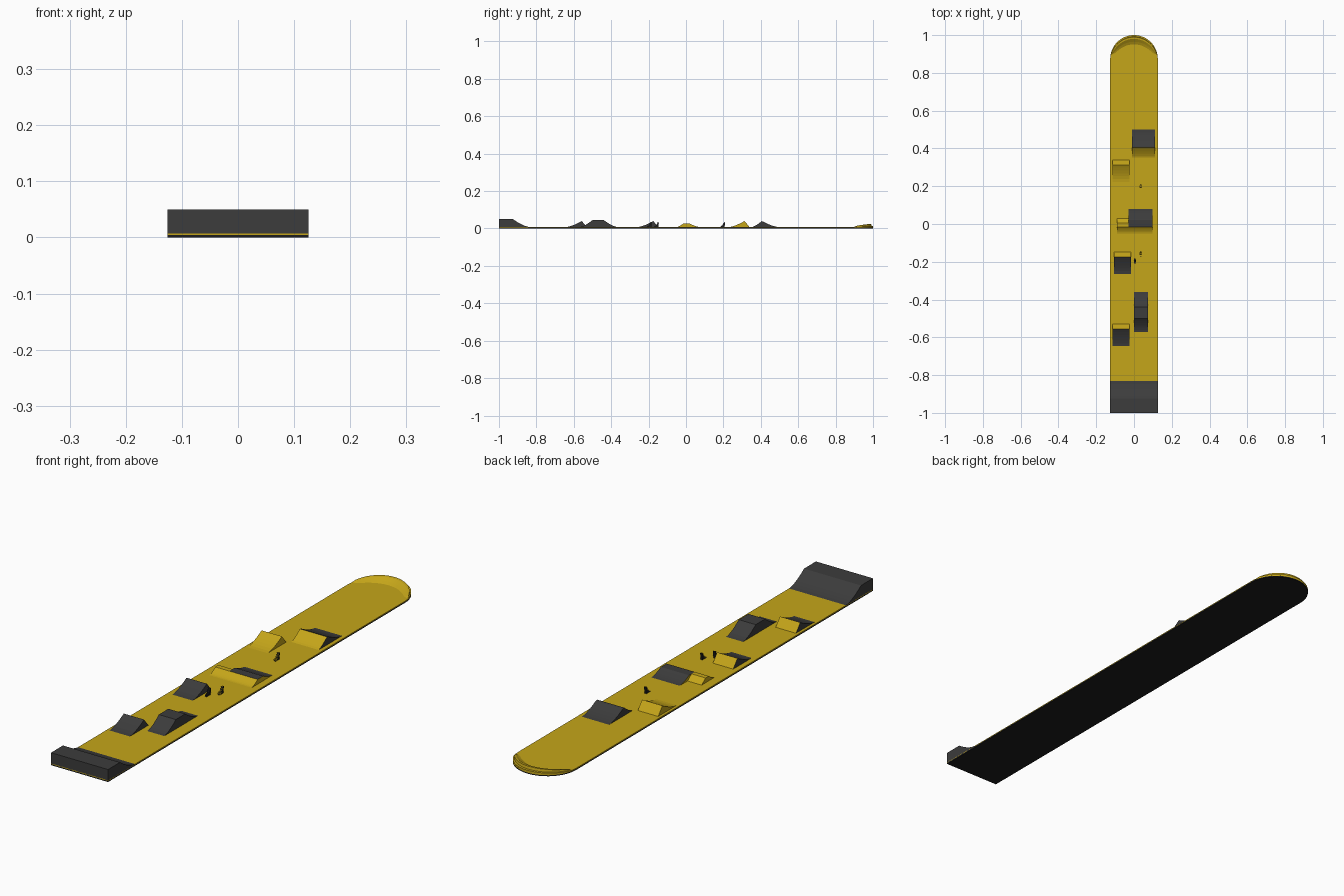
import bpy, bmesh, math

if "Cube" in bpy.data.objects:
    bpy.data.objects.remove(bpy.data.objects["Cube"])


def mat(name, col):
    m = bpy.data.materials.new(name)
    m.diffuse_color = (*col, 1)
    m.use_nodes = True
    m.node_tree.nodes["Principled BSDF"].inputs["Base Color"].default_value = m.diffuse_color
    return m


YELLOW = mat("yellow", (0.56, 0.38, 0.01))
DARK = mat("dark_grey", (0.045, 0.045, 0.045))
BLACK = mat("black", (0.012, 0.012, 0.012))
MATS = [YELLOW, DARK, BLACK]
Y, D, K = 0, 1, 2
TOP = 0.007   # upper surface of the deck
R = 0.126     # half width and nose radius


def finish(name, bm):
    bmesh.ops.recalc_face_normals(bm, faces=bm.faces[:])
    me = bpy.data.meshes.new(name)
    bm.to_mesh(me)
    bm.free()
    for m in MATS:
        me.materials.append(m)
    ob = bpy.data.objects.new(name, me)
    bpy.context.collection.objects.link(ob)
    return ob


def curve(y0, z0, y1, z1, n=6, power=1.6):
    """Concave transition: shallow at the low end, steep at the high end."""
    pts = []
    for i in range(n + 1):
        t = i / n
        f = t ** power if z1 > z0 else 1 - (1 - t) ** power
        pts.append((y0 + (y1 - y0) * t, z0 + (z1 - z0) * f))
    return pts


def ramp(name, x0, x1, profile, split, front, back, side):
    """Extrude a y/z profile across x; colour changes at y = split."""
    bm = bmesh.new()
    left = [bm.verts.new((x0, y, z)) for y, z in profile]
    right = [bm.verts.new((x1, y, z)) for y, z in profile]
    n = len(profile)
    for i in range(n):
        j = (i + 1) % n
        f = bm.faces.new((left[i], left[j], right[j], right[i]))
        mid = (profile[i][0] + profile[j][0]) / 2
        f.material_index = front if mid < split else back
    for loop in (left, right):
        bm.faces.new(loop).material_index = side
    return finish(name, bm)


def outline():
    pts = [(-R, -1), (R, -1)]
    for i in range(25):
        a = math.pi * i / 24
        pts.append((R * math.cos(a), 1 - R + R * math.sin(a)))
    return pts


# Deck: black underside layer with a yellow riding surface
def slab(name, z0, z1, idx):
    bm = bmesh.new()
    f = bm.faces.new([bm.verts.new((x, y, z0)) for x, y in outline()])
    ext = bmesh.ops.extrude_face_region(bm, geom=[f])
    for v in ext["geom"]:
        if isinstance(v, bmesh.types.BMVert):
            v.co.z = z1
    for f in bm.faces:
        f.material_index = idx
    finish(name, bm)


slab("deck_underside", 0, 0.004, K)
slab("deck_surface", 0.004, TOP, Y)

# Start platform with its roll-in
ramp("start_platform", -R, R,
     [(-1, 0), (-1, 0.05), (-0.925, 0.05)] + curve(-0.925, 0.05, -0.83, TOP)[1:] + [(-0.83, 0)],
     9, D, D, D)


# Kickers: concave run-up, peak, steep back
def kicker(name, x, y, w, front, side):
    ramp(name, x, x + w, [(y, 0.002)] + curve(y, TOP, y + 0.09, 0.04)
         + [(y + 0.117, TOP), (y + 0.117, 0.002)], y + 0.09, front, Y, side)


kicker("kicker_lower", -0.115, -0.647, 0.09, D, D)
kicker("kicker_middle", -0.105, -0.265, 0.09, D, D)
kicker("kicker_upper", -0.115, 0.223, 0.09, Y, Y)

# Tabletop jump
ramp("tabletop", 0, 0.075,
     [(-0.573, 0.002)] + curve(-0.573, TOP, -0.5, 0.045)
     + curve(-0.44, 0.045, -0.36, TOP) + [(-0.36, 0.002)], 9, D, D, D)

# Central hump: wide part with grey landing, narrow yellow part
ramp("hump_main", -0.028, 0.097,
     [(-0.052, 0.002)] + curve(-0.052, TOP, -0.015, 0.026)
     + curve(0.02, 0.026, 0.08, TOP) + [(0.08, 0.002)], -0.014, Y, D, Y)
ramp("hump_side", -0.09, -0.028,
     [(-0.052, 0.002)] + curve(-0.052, TOP, -0.015, 0.026)
     + [(0.005, 0.026), (0.03, TOP), (0.03, 0.002)], 9, Y, Y, Y)

# Upper jump: short yellow run-up, long grey landing
ramp("upper_jump", -0.01, 0.11,
     [(0.352, 0.002)] + curve(0.352, TOP, 0.405, 0.039, power=1.3)
     + curve(0.413, 0.037, 0.5, TOP) + [(0.5, 0.002)], 0.409, Y, D, D)

# Tiny ladders: slim curved stand with light rungs on the front
for k, (x, y) in enumerate([(0.035, 0.182), (0.035, -0.172), (0.005, -0.21)], 1):
    path = curve(y, TOP + 0.002, y + 0.022, 0.033, power=2)
    ramp(f"ladder_stand_{k}", x - 0.004, x + 0.004,
         [(y, 0.005)] + path + [(y + 0.027, 0.033), (y + 0.024, 0.005)], 9, K, K, K)
    for i, (py, pz) in enumerate(path[1:], 1):
        ramp(f"ladder_rung_{k}_{i}", x - 0.006, x + 0.006,
             [(py - 0.002, pz - 0.001), (py - 0.002, pz + 0.001),
              (py + 0.001, pz + 0.001), (py + 0.001, pz - 0.001)],
             9, Y if k < 3 else K, Y, K)

# Nose berm: crescent bank that rises toward the rim
bm = bmesh.new()
rows = []
N = 24
for i in range(N + 1):
    a = math.radians(10 + 160 * i / N)
    s = max(0.0, math.sin(math.pi * i / N)) ** 0.5
    h = 0.018 * s
    section = [(R, 0.005), (R, TOP + h * 0.35), (R - 0.008 * s, TOP + h * 0.4),
               (R - 0.010 * s, TOP + h), (R - 0.020 * s, TOP + h * 0.95),
               (R - 0.035 * s, TOP + h * 0.4), (R - 0.045 * s - 0.004, TOP),
               (R - 0.045 * s - 0.004, 0.005)]
    rows.append([bm.verts.new((r * math.cos(a), 1 - R + r * math.sin(a), z)) for r, z in section])
for p, q in zip(rows, rows[1:]):
    for j in range(len(p)):
        k = (j + 1) % len(p)
        bm.faces.new((p[j], p[k], q[k], q[j])).material_index = Y
for end in (rows[0], rows[-1]):
    bm.faces.new(end).material_index = Y
bmesh.ops.remove_doubles(bm, verts=bm.verts[:], dist=1e-5)
finish("nose_berm", bm)
